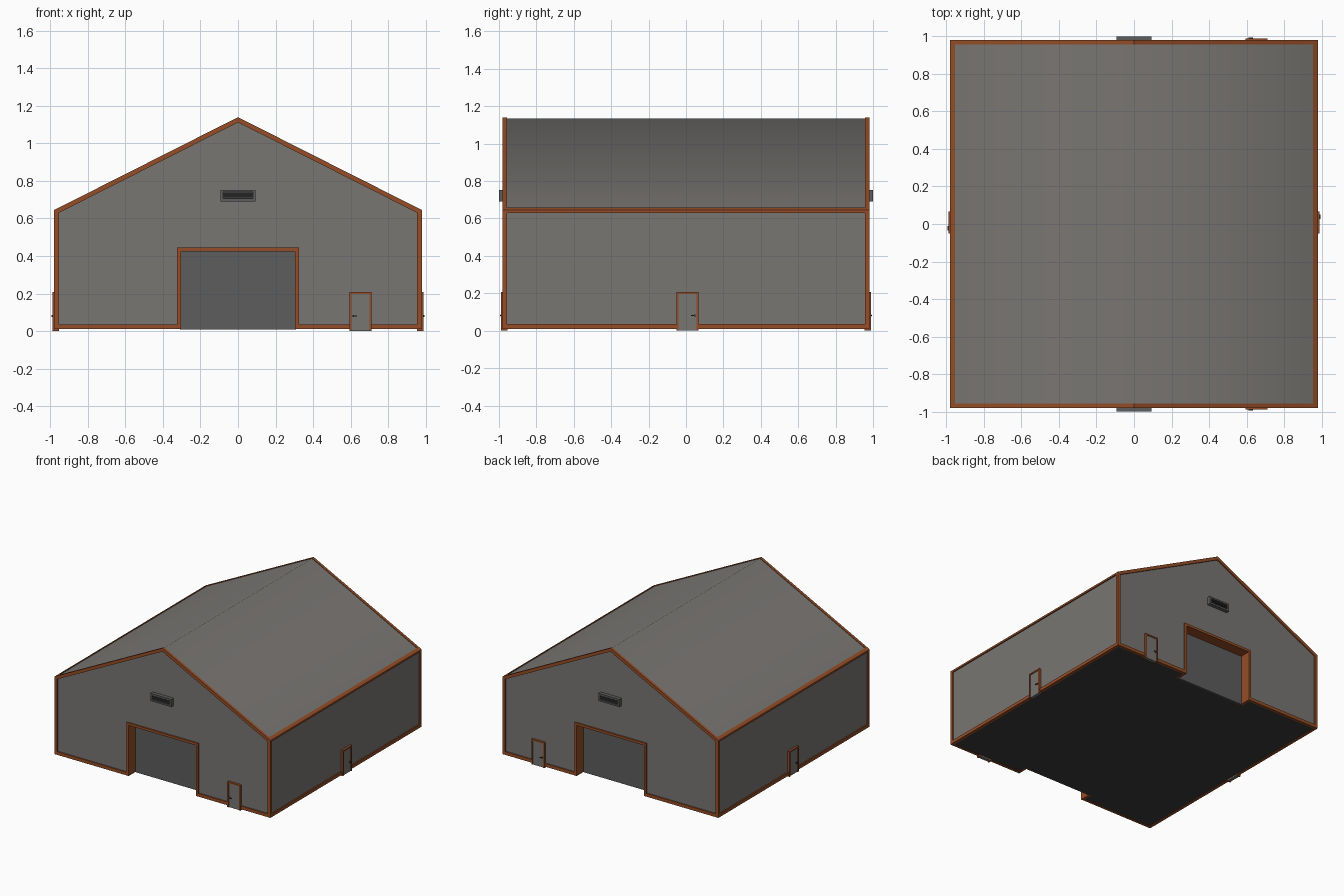
import bpy, bmesh
from math import radians
from mathutils import Matrix, Vector

if "Cube" in bpy.data.objects:
    bpy.data.objects.remove(bpy.data.objects["Cube"])


def material(name, r, g, b):
    m = bpy.data.materials.new(name)
    m.diffuse_color = (r, g, b, 1)
    m.use_nodes = True
    m.node_tree.nodes["Principled BSDF"].inputs["Base Color"].default_value = m.diffuse_color
    return m


WALL = material("wall_grey", 0.19, 0.18, 0.17)
TRIM = material("rust_trim", 0.30, 0.075, 0.02)
SHUTTER = material("shutter_grey", 0.11, 0.11, 0.11)
DARK = material("dark_grey", 0.045, 0.045, 0.045)
SLOPE = 0.505


def prism(name, profile, y0, y1, mat, M=Matrix()):
    """Extrude an x-z outline along y."""
    bm = bmesh.new()
    face = bm.faces.new([bm.verts.new((x, y0, z)) for x, z in profile])
    ext = bmesh.ops.extrude_face_region(bm, geom=[face])
    bmesh.ops.translate(bm, vec=(0, y1 - y0, 0),
                        verts=[v for v in ext["geom"] if isinstance(v, bmesh.types.BMVert)])
    bm.transform(M)
    bmesh.ops.recalc_face_normals(bm, faces=bm.faces)
    me = bpy.data.meshes.new(name)
    bm.to_mesh(me)
    bm.free()
    me.materials.append(mat)
    ob = bpy.data.objects.new(name, me)
    bpy.context.collection.objects.link(ob)
    return ob


def box(name, x0, x1, y0, y1, z0, z1, mat, M=Matrix()):
    return prism(name, [(x0, z0), (x1, z0), (x1, z1), (x0, z1)], y0, y1, mat, M)


def person_door(name, x, hand, M):
    """Framed door on the local -y face; hand = side of the handle."""
    w, t, h = 0.059, 0.011, 0.208
    arch = [(-w, 0), (-w, h), (w, h), (w, 0), (w - t, 0), (w - t, h - t), (t - w, h - t), (t - w, 0)]
    prism(name + "_frame", [(x + a, z) for a, z in arch], -0.988, -0.955, TRIM, M)
    box(name + "_panel", x - w + t, x + w - t, -0.982, -0.955, 0, h - t, WALL, M)
    a = x + hand * 0.038
    box(name + "_handle_stem", a - 0.004, a + 0.004, -0.993, -0.98, 0.076, 0.086, DARK, M)
    b = sorted((a + hand * 0.004, a - hand * 0.02))
    box(name + "_handle_lever", b[0], b[1], -0.995, -0.990, 0.078, 0.084, DARK, M)


# building shell with recesses cut for the two shutters
W, TOP = 0.97, 1.135
eave = TOP - W * SLOPE
shell = prism("building_shell", [(-W, 0.012), (W, 0.012), (W, eave), (0, TOP), (-W, eave)], -W, W, WALL)
for s in (-1, 1):
    ya, yb = sorted((s * 0.885, s * 1.1))
    cutter = box("recess_cutter", -0.315, 0.315, ya, yb, -0.1, 0.435, WALL)
    cutter.hide_render = True
    mod = shell.modifiers.new("recess", 'BOOLEAN')
    mod.operation = 'DIFFERENCE'
    mod.solver = 'EXACT'
    mod.object = cutter
    bpy.context.view_layer.objects.active = shell
    bpy.ops.object.modifier_apply(modifier=mod.name)
    bpy.data.objects.remove(cutter)

# dark underside
shell.data.materials.clear()
shell.data.materials.append(WALL)
shell.data.materials.append(DARK)
for p in shell.data.polygons:
    p.material_index = 1 if p.normal.z < -0.9 and p.center.z < 0.05 else 0

# the roof shades smoothly across the ridge
bpy.ops.object.select_all(action='DESELECT')
shell.select_set(True)
bpy.context.view_layer.objects.active = shell
bpy.ops.object.shade_smooth_by_angle(angle=radians(58))

# gable ends: trim, shutter, vent and door, mirrored front to back
right_half = [(0.305, 0.01), (0.98, 0.01), (0.98, 0.645), (0, 1.14)]
inner_half = [(0, 1.112), (0.955, 0.63), (0.955, 0.036), (0.305, 0.036)]
gable = (right_half + [(-x, z) for x, z in right_half[2::-1]]
         + [(-x, z) for x, z in inner_half[:0:-1]] + inner_half)
portal = [(-0.325, 0.01), (-0.325, 0.445), (0.325, 0.445), (0.325, 0.01),
          (0.305, 0.01), (0.305, 0.425), (-0.305, 0.425), (-0.305, 0.01)]
for end, M in (("front", Matrix()), ("back", Matrix.Scale(-1, 4, Vector((0, 1, 0))))):
    prism(end + "_gable_trim", gable, -0.98, -0.958, TRIM, M)
    prism(end + "_portal_frame", portal, -0.981, -0.88, TRIM, M)
    box(end + "_shutter", -0.31, 0.31, -0.892, -0.88, 0.008, 0.43, SHUTTER, M)
    person_door(end + "_door", 0.653, -1, M)
    # louvred vent
    for n, z0, z1 in (("bottom", 0.69, 0.703), ("top", 0.74, 0.753)):
        box(f"{end}_vent_{n}", -0.094, 0.094, -1.0, -0.96, z0, z1, SHUTTER, M)
    for n, x0 in (("left", -0.094), ("right", 0.08)):
        box(f"{end}_vent_{n}", x0, x0 + 0.014, -1.0, -0.96, 0.703, 0.74, SHUTTER, M)
    box(end + "_vent_back", -0.08, 0.08, -0.978, -0.96, 0.703, 0.74, DARK, M)
    for i in range(4):
        z = 0.705 + i * 0.009
        prism(f"{end}_vent_slat_{i}", [(-0.08, z), (0.08, z), (0.08, z + 0.004), (-0.08, z + 0.004)],
              -0.994, -0.976, DARK, M)

# long sides: eave and base trim, door
for side, s in (("right", 1), ("left", -1)):
    eave_bar = [(0.98, 0.645), (0.98, 0.63), (0.955, 0.63), (0.955, 0.658)]
    base_bar = [(0.98, 0.01), (0.98, 0.036), (0.955, 0.036), (0.955, 0.01)]
    for n, bar in (("eave", eave_bar), ("base", base_bar)):
        prism(f"{side}_{n}_trim", [(s * x, z) for x, z in bar], -0.958, 0.958, TRIM)
    person_door(side + "_door", s * 0.008, 1, Matrix.Rotation(radians(90 * s), 4, 'Z'))
